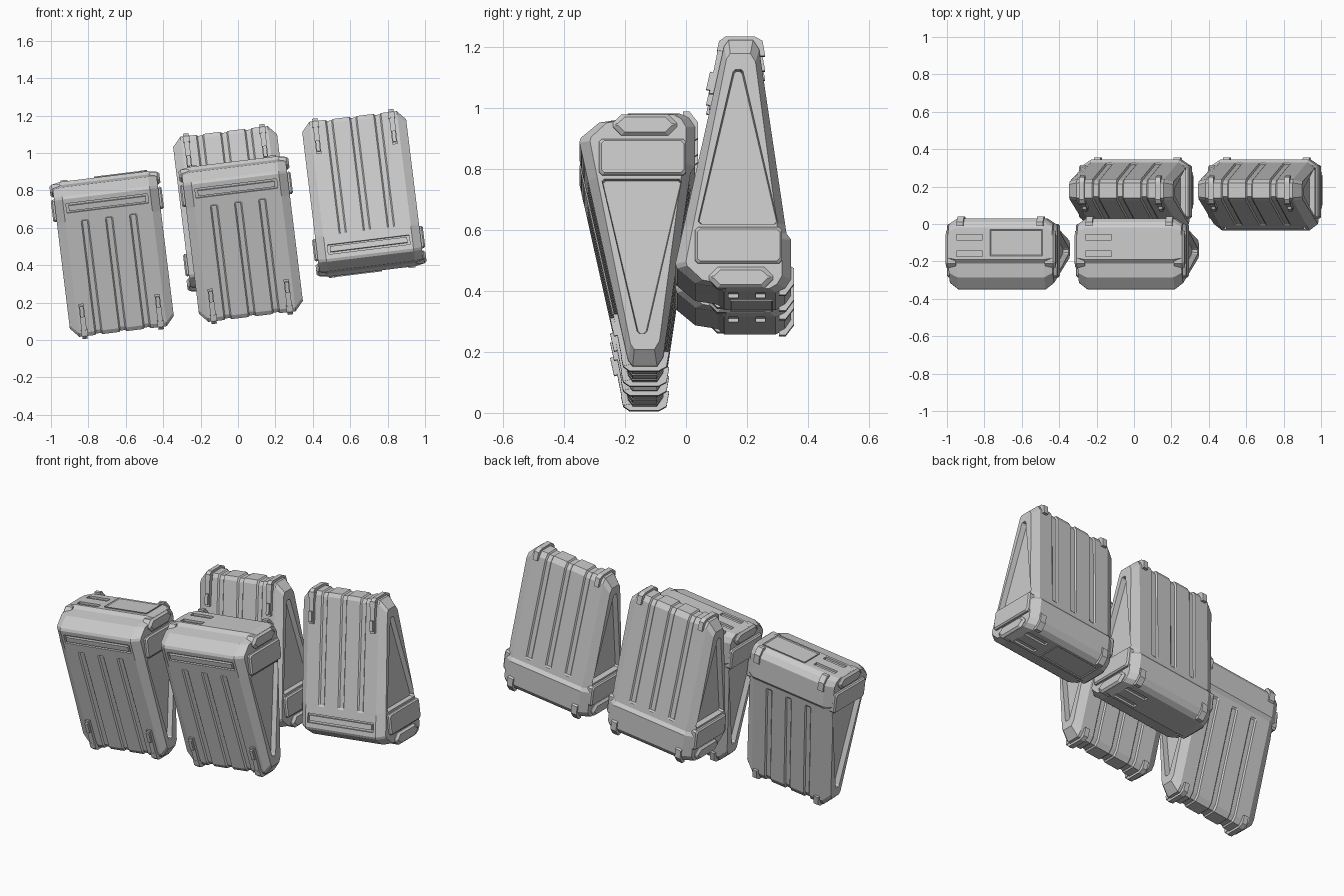
import bpy, bmesh
from math import radians, atan
from mathutils import Matrix, Vector

if "Cube" in bpy.data.objects:
    bpy.data.objects.remove(bpy.data.objects["Cube"])

C = -0.145  # depth centre of one wedge case


def loft(bm, rings):
    """rings: list of (u, [(y, h), ...]) joined along the case width"""
    vs = [[bm.verts.new((u, y, h)) for y, h in pts] for u, pts in rings]
    n = len(vs[0])
    for a, b in zip(vs, vs[1:]):
        for i in range(n):
            bm.faces.new((a[i], a[(i + 1) % n], b[(i + 1) % n], b[i]))
    bm.faces.new(vs[0])
    bm.faces.new(vs[-1])


def box(bm, centre, size, rx=0.0):
    m = Matrix.Translation(centre) @ Matrix.Rotation(rx, 4, 'X') @ Matrix.Diagonal((*size, 1))
    bmesh.ops.create_cube(bm, size=1, matrix=m)


def octagon(y0, y1, h0, h1, c):
    return [(y0 + c, h0), (y1 - c, h0), (y1, h0 + c), (y1, h1 - c),
            (y1 - c, h1), (y0 + c, h1), (y0, h1 - c), (y0, h0 + c)]


def shrink(pts, d):
    """move points inward by d on each axis"""
    my = sum(p[0] for p in pts) / len(pts)
    mh = sum(p[1] for p in pts) / len(pts)
    return [(y - d if y > my else y + d, h - d if h > mh else h + d) for y, h in pts]


def to_mesh(bm, name):
    bmesh.ops.recalc_face_normals(bm, faces=bm.faces)
    me = bpy.data.meshes.new(name)
    bm.to_mesh(me)
    bm.free()
    return me


# wedge profile (depth, height, grooved?)
PROFILE = [(-.19, .835, 0), (-.02, .835, 0), (.01, .82, 0), (.03, .79, 0), (.03, .66, 0),
           (.015, .64, 0), (.0113, .615, 0), (.0101, .607, 1), (-.075, .03, 1),
           (-.095, 0, 1), (-.175, 0, 1), (-.19, .02, 1), (-.3217, .612, 1),
           (-.3234, .62, 0), (-.35, .74, 0), (-.345, .755, 0), (-.285, .805, 0), (-.21, .817, 0)]
full = [(y, h) for y, h, g in PROFILE]
groove = [(y + g * (.007 if y < C else -.007), h + (.007 if g and h < .1 else 0))
          for y, h, g in PROFILE]
end = [(C + (y - C) * .83, .05 + h * .93) for y, h in full]

# body shell with three lengthwise grooves and chamfered ends
bm = bmesh.new()
rings = [(-.28, end), (-.235, full)]
for g in (-.13, 0, .13):
    rings += [(g - .02, full), (g - .013, groove), (g + .013, groove), (g + .02, full)]
rings += [(.235, full), (.28, end)]
loft(bm, rings)
body = bpy.data.objects.new("body_shell", to_mesh(bm, "body_shell"))

# cutters: end recesses, front slot, lid slots
bm = bmesh.new()
tri = [(-.28, .61), (-.272, .618), (-.018, .618), (-.01, .61), (-.123, .105),
       (-.13, .098), (-.158, .098), (-.165, .105)]
for s in (-1, 1):
    loft(bm, [(s * .25, shrink(tri, .008)), (s * .32, tri)])
box(bm, (0, -.339, .69), (.44, .026, .052), atan(.222))
for y in (-.07, -.16):
    box(bm, (-.165, y, .835), (.14, .03, .024))
cutter = bpy.data.objects.new("recess_cutter", to_mesh(bm, "recess_cutter"))
cutter.hide_render = True
for o in (body, cutter):
    bpy.context.collection.objects.link(o)
mod = body.modifiers.new("recesses", 'BOOLEAN')
mod.operation, mod.solver, mod.object = 'DIFFERENCE', 'EXACT', cutter
bpy.context.view_layer.update()
body_mesh = bpy.data.meshes.new_from_object(
    body.evaluated_get(bpy.context.evaluated_depsgraph_get()))
bpy.data.objects.remove(body)
bpy.data.objects.remove(cutter)

# raised plates and grips on the wide part of each end
bm = bmesh.new()
plate = octagon(-.285, .0, .625, .745, .01)
grip = octagon(-.24, -.03, .757, .826, .028)
for s in (-1, 1):
    loft(bm, [(s * .262, plate), (s * .29, plate), (s * .298, shrink(plate, .007))])
    loft(bm, [(s * .24, grip), (s * .284, grip), (s * .296, shrink(grip, .01))])
plates_mesh = to_mesh(bm, "end_plates")

# straps wrapping the narrow edge
bm = bmesh.new()
strap = [(-.239, .175), (-.205, 0), (-.185, -.014), (-.09, -.014), (-.064, .0), (-.055, .05),
         (-.077, .05), (-.092, .012), (-.178, .012), (-.215, .175)]
for u in (-.205, .205):
    loft(bm, [(u - .014, strap), (u + .014, strap)])
    box(bm, (u, -.226, .135), (.02, .034, .06), atan(.222))
    box(bm, (u, -.195, .02), (.036, .03, .03), atan(.222))
straps_mesh = to_mesh(bm, "edge_straps")

# hinge blocks on the back of the wide end
bm = bmesh.new()
hinge = [(-.01, .842), (.012, .842), (.04, .805), (.04, .755), (.025, .745), (-.01, .75)]
for u in (-.215, .215):
    loft(bm, [(u - .018, hinge), (u + .018, hinge)])
hinge_mesh = to_mesh(bm, "hinge_blocks")

# inner rim inside the front slot
bm = bmesh.new()
box(bm, (0, -.333, .69), (.415, .014, .03), atan(.222))
insert_mesh = to_mesh(bm, "slot_insert")

# lid panel, only on the outer cases
bm = bmesh.new()
box(bm, (.088, -.1, .835), (.282, .142, .012))
top = max(bm.faces, key=lambda f: f.calc_center_median().z)
bmesh.ops.inset_region(bm, faces=[top], thickness=.008)
bmesh.ops.translate(bm, verts=top.verts, vec=(0, 0, -.004))
panel_mesh = to_mesh(bm, "lid_panel")

# two tilted cases in front, two turned upside down behind
tilt = Matrix.Rotation(radians(-7), 4, 'Y')
first = Matrix.Translation((-.615, 0, .045)) @ tilt
second = Matrix.Translation((.69, 0, .08)) @ first
turn = (Matrix.Translation((0, .315, .62)) @ Matrix.Rotation(radians(180), 4, 'Y')
        @ Matrix.Translation((0, 0, -.62)))
cases = {"front_left": (first, True), "front_right": (second, False),
         "back_left": (turn @ second, False), "back_right": (turn @ first, True)}
for label, (matrix, has_panel) in cases.items():
    parts = [("body", body_mesh), ("end_plates", plates_mesh), ("edge_straps", straps_mesh),
             ("hinges", hinge_mesh), ("slot_insert", insert_mesh)]
    if has_panel:
        parts.append(("lid_panel", panel_mesh))
    for part, me in parts:
        ob = bpy.data.objects.new(f"{label}_case_{part}", me)
        ob.matrix_world = matrix
        bpy.context.collection.objects.link(ob)
